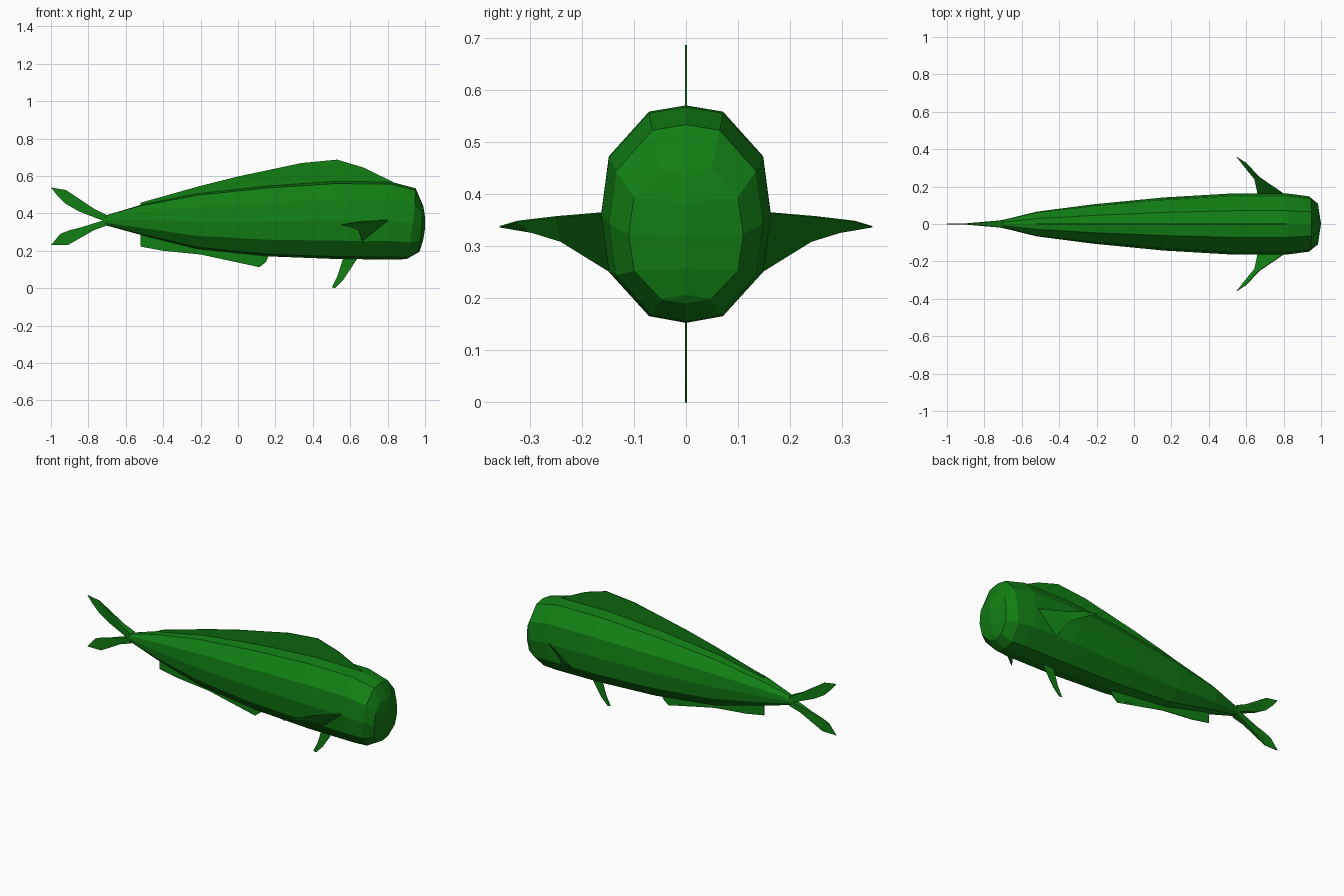
import bpy, bmesh

if "Cube" in bpy.data.objects:
    bpy.data.objects.remove(bpy.data.objects["Cube"])

green = bpy.data.materials.new("fish_green")
green.diffuse_color = (0.006, 0.21, 0.007, 1)
green.use_nodes = True
green.node_tree.nodes["Principled BSDF"].inputs["Base Color"].default_value = green.diffuse_color


def finish(name, bm):
    bmesh.ops.remove_doubles(bm, verts=bm.verts, dist=0.0004)
    bmesh.ops.recalc_face_normals(bm, faces=bm.faces)
    me = bpy.data.meshes.new(name)
    bm.to_mesh(me)
    bm.free()
    me.materials.append(green)
    ob = bpy.data.objects.new(name, me)
    bpy.context.collection.objects.link(ob)
    return ob


# Twelve-sided cross-section: (width fraction, drop from the top as a fraction)
HALF = [(0, 0), (.436, .0286), (.91, .236), (1, .502), (.91, .764), (.436, .969), (0, 1)]
SECTION = HALF + [(-w, d) for w, d in HALF[-2:0:-1]]


def body():
    # Stations: x at top, x at middle, x at bottom, top z, bottom z, half width
    stations = [
        (-.72, -.72, -.72, .385, .338, .019),
        (-.70, -.70, -.70, .391, .334, .022),
        (-.52, -.52, -.52, .445, .285, .066),
        (-.22, -.22, -.22, .505, .21, .105),
        (.16, .16, .16, .547, .170, .142),
        (.52, .52, .52, .571, .156, .163),
        (.82, .82, .82, .568, .153, .163),
        (.95, .935, .90, .534, .155, .148),
        (.983, .982, .963, .457, .19, .110),
        (.990, 1.0, .972, .440, .20, 0),
    ]
    bm = bmesh.new()
    rings = []
    for xt, xm, xb, top, bot, hw in stations:
        ring = []
        for w, d in SECTION:
            # Quadratic through the top, middle and bottom x positions
            x = xt * (1 - d) * (1 - 2 * d) + xm * 4 * d * (1 - d) + xb * d * (2 * d - 1)
            ring.append(bm.verts.new((x, w * hw, top - d * (top - bot))))
        rings.append(ring)
    for a, b in zip(rings, rings[1:]):
        for i in range(12):
            j = (i + 1) % 12
            bm.faces.new((a[i], a[j], b[j], b[i]))
    bm.faces.new(rings[0])
    finish("body", bm)


def flat_fin(name, outline, half=lambda x: .0015):
    # Upright fin on the centre plane, its thickness following x
    bm = bmesh.new()
    sides = [[bm.verts.new((x, s * half(x), z)) for x, z in outline] for s in (-1, 1)]
    bm.faces.new(sides[0])
    bm.faces.new(sides[1][::-1])
    for i in range(len(outline)):
        j = (i + 1) % len(outline)
        bm.faces.new((sides[0][i], sides[0][j], sides[1][j], sides[1][i]))
    bmesh.ops.triangulate(bm, faces=[f for f in bm.faces if len(f.verts) > 4])
    finish(name, bm)


def pectoral_fin(name, side):
    # Pairs of leading and trailing points, swept back to a tip
    pairs = [((.81, .155, .365), (.665, .143, .25)),
             ((.67, .25, .357), (.645, .24, .31)),
             ((.60, .325, .348), (.60, .295, .327))]
    bm = bmesh.new()
    rows = [[bm.verts.new((x, side * y, z)) for x, y, z in p] for p in pairs]
    for a, b in zip(rows, rows[1:]):
        bm.faces.new((a[0], a[1], b[1], b[0]))
    tip = bm.verts.new((.55, side * .358, .338))
    bm.faces.new((rows[-1][0], rows[-1][1], tip))
    ob = finish(name, bm)
    mod = ob.modifiers.new("thickness", 'SOLIDIFY')
    mod.thickness = .004
    mod.offset = 0


body()

# Fins on the back and belly
flat_fin("dorsal_fin", [(-.52, .42), (-.52, .457), (-.2, .547), (0, .597), (.34, .669),
                        (.53, .687), (.67, .645), (.83, .567), (.8, .54), (.16, .53), (-.22, .49)])
flat_fin("anal_fin", [(-.52, .30), (-.52, .222), (-.4, .2), (-.2, .18), (-.08, .164),
                      (.05, .138), (.115, .112), (.15, .14), (.17, .19), (-.22, .23)])
flat_fin("pelvic_fin", [(.565, .17), (.53, .06), (.502, .004), (.52, 0), (.56, .04),
                        (.60, .1), (.645, .17)])


# Forked tail, thick at the root and thin at the tips
def tail_half(x):
    return .0015 + .0195 * min(1, max(0, (x + .88) / .18))


flat_fin("tail_upper_lobe", [(-.70, .39), (-.77, .425), (-.84, .465), (-.92, .525), (-1, .538),
                             (-.97, .5), (-.92, .45), (-.85, .41), (-.72, .36)], tail_half)
flat_fin("tail_lower_lobe", [(-.70, .335), (-.77, .31), (-.86, .265), (-.91, .23), (-1, .23),
                             (-.95, .29), (-.9, .31), (-.84, .325), (-.72, .362)], tail_half)

for label, side in (("right", -1), ("left", 1)):
    pectoral_fin("pectoral_fin_" + label, side)
